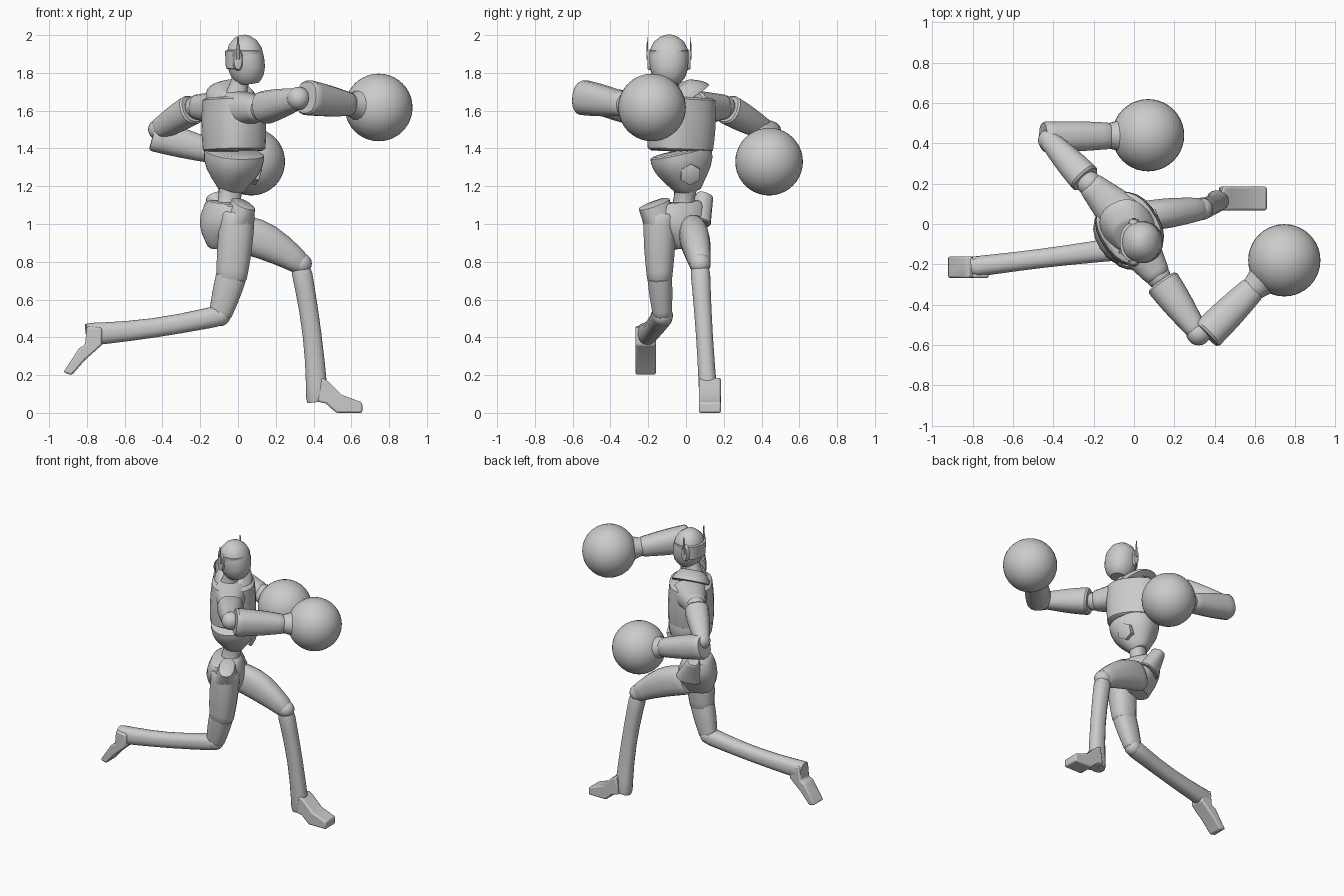
import bpy, math
from mathutils import Vector

cube = bpy.data.objects.get("Cube")
if cube:
    bpy.data.objects.remove(cube, do_unlink=True)

color = (0.6, 0.6, 0.6, 1)
grey = bpy.data.materials.new("plain_grey")
grey.use_nodes = True
grey.diffuse_color = color
grey.node_tree.nodes["Principled BSDF"].inputs["Base Color"].default_value = color

UP = Vector((0, 0, 1))
FORWARD = Vector((1, 0, 0))
CHEST_FACING = Vector((0.84, 0.54, 0))
HIPS_FACING = Vector((0.9, 0.43, 0))
STEPS = 8
parts = []


def make(name, verts, faces):
    mesh = bpy.data.meshes.new(name)
    mesh.from_pydata(verts, [], faces)
    mesh.materials.append(grey)
    ob = bpy.data.objects.new(name, mesh)
    bpy.context.collection.objects.link(ob)
    parts.append(ob)
    return ob


def soft_ends(t):
    """Nearly constant width with slightly rounded rims."""
    return 0.9 if t in (0, 1) else 1


def egg(t):
    """Rounded at both ends, fullest in the middle."""
    h = abs(t * 1.9 - 0.9)
    return math.sqrt(max(1 - h ** 2.6, 0.03))


def tube(name, start, end, size, end_size=None, ref=UP, bulge=0, bow=(0, 0, 0),
         shape=soft_ends, sides=16, power=2.4):
    """Rounded limb between two points; sizes are half widths (across, along ref)."""
    start, end, bow = Vector(start), Vector(end), Vector(bow)
    size, end_size = Vector(size), Vector(end_size or size)
    axis = (end - start).normalized()
    depth = (ref - axis * ref.dot(axis)).normalized()
    across = axis.cross(depth)
    verts, faces = [], []
    for k in range(STEPS + 1):
        t = (1 - math.cos(math.pi * k / STEPS)) / 2
        swell = math.sin(math.pi * t)
        centre = start.lerp(end, t) + bow * swell
        half = size.lerp(end_size, t) * (1 + bulge * swell) * shape(t)
        for i in range(sides):
            angle = math.tau * (i + 0.5) / sides
            c, s = math.cos(angle), math.sin(angle)
            c = math.copysign(abs(c) ** (2 / power), c)
            s = math.copysign(abs(s) ** (2 / power), s)
            verts.append(centre + across * half.x * c + depth * half.y * s)
    for k in range(STEPS):
        for i in range(sides):
            j = (i + 1) % sides
            low, high = k * sides, (k + 1) * sides
            faces.append((low + i, low + j, high + j, high + i))
    faces.append(tuple(reversed(range(sides))))
    faces.append(tuple(range(len(verts) - sides, len(verts))))
    return make(name, verts, faces)


def ball(name, centre, radius, segments=20):
    bpy.ops.mesh.primitive_uv_sphere_add(segments=segments, ring_count=segments // 2,
                                         radius=radius, location=centre)
    ob = bpy.context.object
    ob.name = name
    ob.data.materials.append(grey)
    parts.append(ob)


def foot(name, outline, inner, outer):
    """Extrude a side outline (x, z) across y, with softened edges."""
    n = len(outline)
    verts = [(x, y, z) for y in (inner, outer) for x, z in outline]
    faces = [tuple(range(n)), tuple(reversed(range(n, n + n)))]
    faces += [((i + 1) % n, i, n + i, n + (i + 1) % n) for i in range(n)]
    bevel = make(name, verts, faces).modifiers.new("soft_edges", "BEVEL")
    bevel.width = 0.01
    bevel.segments = 2


# Head, visor, ears and antennas
head = Vector((0.02, -0.09, 1.87))
tube("head", head + Vector((0.04, 0, -0.13)), head + UP * 0.13, (0.1, 0.1), (0.11, 0.1),
     FORWARD, shape=egg, sides=20, power=2.2)
tube("visor", head + Vector((0.01, 0, -0.05)), head + Vector((0.01, 0, 0.05)),
     (0.1, 0.095), (0.105, 0.1), FORWARD, sides=20)
for side, tag in ((-1, "right"), (1, "left")):
    ear = head + Vector((-0.02, side * 0.09, 0))
    tip = ear + Vector((0, side * 0.025, 0))
    tube(tag + "_ear", ear, tip, (0.03, 0.06), (0.02, 0.05))
    tube(tag + "_antenna", tip, tip + UP * 0.12, (0.006, 0.012), (0.002, 0.004), FORWARD, sides=6)
tube("neck", (-0.01, -0.08, 1.68), (0.02, -0.09, 1.79), (0.06, 0.06), (0.045, 0.05), FORWARD,
     bulge=-0.1)

# Torso
chest_base, chest_top = Vector((-0.02, -0.03, 1.385)), Vector((-0.025, -0.02, 1.67))
tube("chest", chest_base, chest_top, (0.17, 0.15), (0.18, 0.14), CHEST_FACING, bulge=0.05, sides=24)
tube("collar", chest_top - UP * 0.02, (-0.015, -0.06, 1.72), (0.17, 0.13), (0.09, 0.08),
     CHEST_FACING, bulge=0.1, sides=24)
tube("abdomen", (-0.035, 0.015, 1.17), chest_base, (0.06, 0.06), (0.16, 0.145), CHEST_FACING,
     bulge=0.25, sides=24)
tube("belly_hexagon", (0.04, 0.01, 1.28), (0.11, 0.025, 1.26), (0.058, 0.058), sides=6, power=2)
tube("waist", (-0.055, -0.02, 1.06), (-0.035, 0, 1.21), (0.06, 0.07), ref=HIPS_FACING, bulge=-0.15)

# Pelvis with flared hip guards
tube("pelvis", (-0.07, -0.03, 0.87), (-0.06, -0.05, 1.115), (0.05, 0.09), (0.14, 0.09),
     HIPS_FACING, bulge=0.45, sides=20)
tube("right_hip_guard", (0, -0.14, 1), (0.03, -0.17, 1.11), (0.08, 0.085), (0.09, 0.05), HIPS_FACING)
tube("left_hip_guard", (-0.07, 0.06, 1), (-0.13, 0.1, 1.155), (0.06, 0.09), (0.045, 0.04), HIPS_FACING)

# Trailing right leg
hip, mid_thigh = Vector((0, -0.14, 1.06)), Vector((-0.035, -0.14, 0.7))
knee, ankle = Vector((-0.095, -0.125, 0.515)), Vector((-0.8, -0.213, 0.415))
tube("right_thigh", hip, mid_thigh, (0.085, 0.09), (0.066, 0.08), FORWARD, bulge=0.1)
tube("right_thigh_guard", mid_thigh + UP * 0.025, knee, (0.066, 0.082), (0.05, 0.06), FORWARD,
     bulge=0.05)
ball("right_knee", knee, 0.056)
tube("right_shin", knee, ankle, (0.058, 0.056), (0.052, 0.062), bulge=-0.12, bow=(0, 0, -0.015))
foot("right_foot", [(-0.8, 0.46), (-0.81, 0.36), (-0.84, 0.345), (-0.925, 0.215),
                    (-0.88, 0.2), (-0.81, 0.28), (-0.72, 0.36), (-0.72, 0.45)], -0.268, -0.16)

# Planted left leg
hip, knee, ankle = Vector((-0.02, 0.03, 0.96)), Vector((0.335, 0.075, 0.79)), (0.42, 0.12, 0.06)
tube("left_thigh", hip, knee, (0.07, 0.1), (0.055, 0.06), bulge=0.2, bow=(0, 0, 0.025))
ball("left_knee", knee, 0.056)
tube("left_shin", knee - UP * 0.03, ankle, (0.053, 0.055), (0.05, 0.06), FORWARD,
     bulge=-0.12, bow=(0.015, 0, 0))
foot("left_foot", [(0.44, 0.19), (0.48, 0.165), (0.55, 0.095), (0.658, 0.055),
                   (0.658, 0), (0.52, 0), (0.465, 0.05), (0.42, 0.06)], 0.068, 0.185)

# Arms, each ending in a round glove
arms = {
    "right": dict(inner=(0, -0.08, 1.61), shoulder=(0.12, -0.26, 1.61), elbow=(0.32, -0.54, 1.665),
                  cap=(0.36, -0.55, 1.67), wrist=(0.59, -0.32, 1.632), glove=(0.745, -0.18, 1.617)),
    "left": dict(inner=(-0.05, 0.03, 1.61), shoulder=(-0.22, 0.2, 1.62), elbow=(-0.42, 0.415, 1.5),
                 cap=(-0.45, 0.432, 1.47), wrist=(-0.12, 0.437, 1.38), glove=(0.07, 0.44, 1.33)),
}
for tag, joints in arms.items():
    inner, shoulder, elbow, cap, wrist, glove = (Vector(p) for p in joints.values())
    scale = 1.1 if tag == "right" else 1
    tube(tag + "_shoulder", inner, shoulder, (0.12, 0.1), (0.065, 0.065))
    ball(tag + "_shoulder_joint", shoulder, 0.062)
    tube(tag + "_upper_arm", shoulder.lerp(elbow, 0.1), elbow, (0.08 * scale, 0.08 * scale),
         (0.05, 0.055), bulge=0.07)
    ball(tag + "_elbow", elbow, 0.056 * scale)
    tube(tag + "_forearm", cap, wrist, (0.076 * scale, 0.085 * scale), (0.066, 0.062), bulge=0.06)
    tube(tag + "_cuff", wrist.lerp(cap, 0.05), wrist.lerp(glove, 0.5), (0.06, 0.058), (0.11, 0.11),
         bulge=-0.1, power=2)
    ball(tag + "_glove", glove, 0.179, 40)

# Smooth shading with crisp edges
bpy.ops.object.select_all(action="DESELECT")
for ob in parts:
    ob.select_set(True)
bpy.context.view_layer.objects.active = parts[0]
bpy.ops.object.shade_smooth_by_angle(angle=math.radians(35))
